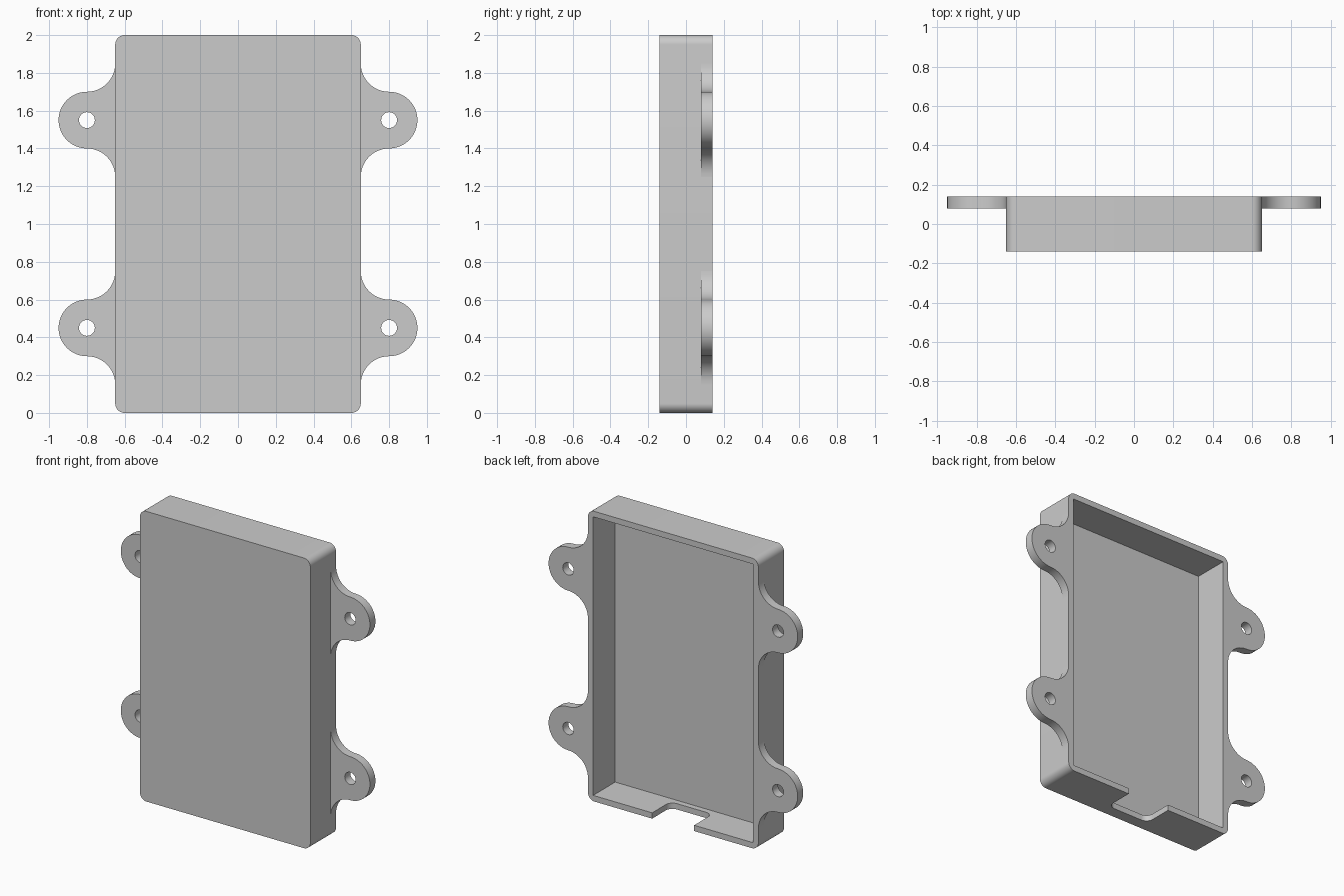
import bpy
import bmesh
from math import radians, cos, sin
from mathutils import Vector

cube = bpy.data.objects.get("Cube")
if cube:
    bpy.data.objects.remove(cube, do_unlink=True)

grey = bpy.data.materials.new("plain grey")
grey.use_nodes = True
colour = (0.6, 0.6, 0.6, 1)
grey.diffuse_color = colour
grey.node_tree.nodes["Principled BSDF"].inputs["Base Color"].default_value = colour


def arc(cx, cy, r, start, end, steps=12):
    angles = [radians(start + (end - start) * i / steps) for i in range(steps + 1)]
    return [(cx + r * cos(a), cy + r * sin(a)) for a in angles]


def rounded_rect(x0, x1, y0, y1, r):
    return (arc(x1 - r, y1 - r, r, 0, 90) + arc(x0 + r, y1 - r, r, 90, 180)
            + arc(x0 + r, y0 + r, r, 180, 270) + arc(x1 - r, y0 + r, r, 270, 360))


def prism(name, outline, low, high, axis="Y"):
    """Extrude a closed outline along Y (outline in XZ) or Z (outline in XY)."""
    def place(p, h):
        return Vector((p[0], h, p[1])) if axis == "Y" else Vector((p[0], p[1], h))
    bm = bmesh.new()
    face = bm.faces.new([bm.verts.new(place(p, low)) for p in outline])
    top = bmesh.ops.extrude_face_region(bm, geom=[face], use_keep_orig=True)
    verts = [g for g in top["geom"] if isinstance(g, bmesh.types.BMVert)]
    shift = place((0, 0), high - low)
    bmesh.ops.translate(bm, verts=verts, vec=shift)
    bmesh.ops.remove_doubles(bm, verts=bm.verts, dist=0.00001)
    bmesh.ops.recalc_face_normals(bm, faces=bm.faces)
    mesh = bpy.data.meshes.new(name)
    bm.to_mesh(mesh)
    bm.free()
    mesh.materials.append(grey)
    obj = bpy.data.objects.new(name, mesh)
    bpy.context.collection.objects.link(obj)
    return obj


def activate(obj):
    bpy.ops.object.select_all(action="DESELECT")
    obj.select_set(True)
    bpy.context.view_layer.objects.active = obj


def cut(obj, cutter):
    cutter.hide_render = True
    mod = obj.modifiers.new("cut", "BOOLEAN")
    mod.operation = "DIFFERENCE"
    mod.solver = "EXACT"
    mod.object = cutter
    activate(obj)
    bpy.ops.object.modifier_apply(modifier=mod.name)
    bpy.data.objects.remove(cutter, do_unlink=True)


def finish(obj):
    activate(obj)
    bpy.ops.object.shade_smooth_by_angle(angle=radians(30))


# Open-backed tray with rounded outer corners and square inner corners
W, H, D, WALL = 0.65, 2.0, 0.14, 0.04
tray = prism("tray", rounded_rect(-W, W, 0, H, 0.05), -D, D)
inner = W - WALL
hollow = [(-inner, WALL), (inner, WALL), (inner, H - WALL), (-inner, H - WALL)]
cut(tray, prism("hollow_cutter", hollow, WALL - D, D + 0.1))

# Cable notch in the bottom wall, open to the back
cut(tray, prism("notch_cutter", rounded_rect(-0.16, 0.16, -0.06, 0.3, 0.05),
                -0.1, 0.1, axis="Z"))
finish(tray)

# Four filleted mounting ears, each with a screw hole
R, EAR_X = 0.15, 0.8
for side, sign in (("left", 1), ("right", -1)):
    for level, z in (("lower", 0.45), ("upper", 1.55)):
        outline = (arc(EAR_X, z + 2 * R, R, 180, 270)
                   + arc(EAR_X, z, R, 90, -90, 24)
                   + arc(EAR_X, z - 2 * R, R, 90, 180))
        ear = prism(f"{level}_{side}_ear", [(sign * x, y) for x, y in outline], 0.08, D)
        hole = arc(sign * EAR_X, z, 0.042, 0, 360, 32)[:-1]
        cut(ear, prism("hole_cutter", hole, 0, 0.3))
        finish(ear)
